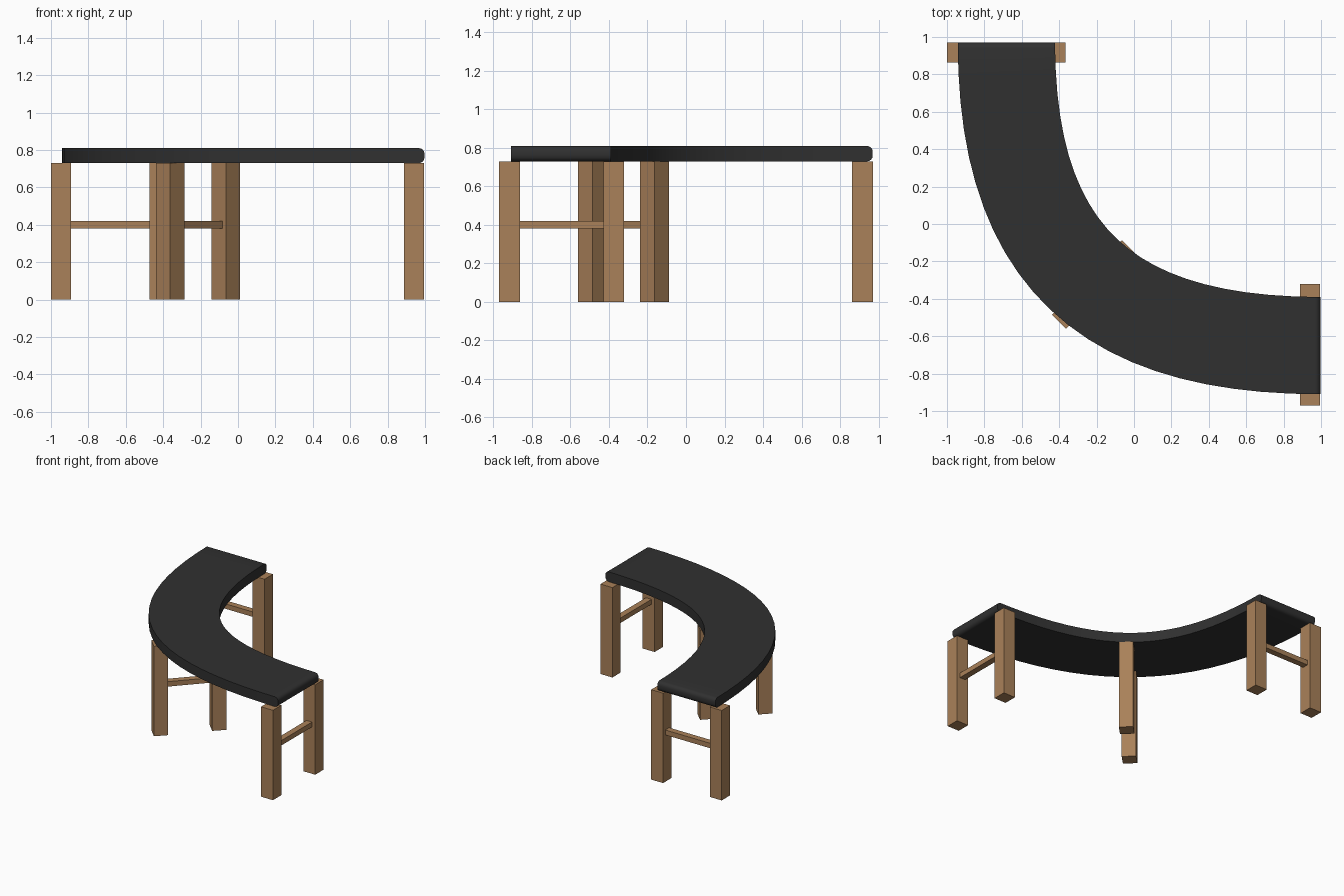
import bpy, bmesh, math
from mathutils import Vector, Matrix
from mathutils.geometry import interpolate_bezier

if "Cube" in bpy.data.objects:
    bpy.data.objects.remove(bpy.data.objects["Cube"])


def material(name, color):
    m = bpy.data.materials.new(name)
    m.diffuse_color = (*color, 1)
    m.use_nodes = True
    m.node_tree.nodes["Principled BSDF"].inputs["Base Color"].default_value = m.diffuse_color
    return m


wood = material("wood", (0.40, 0.22, 0.10))
black = material("black_padding", (0.03, 0.03, 0.03))


def finish(name, bm, mat):
    bmesh.ops.recalc_face_normals(bm, faces=bm.faces)
    me = bpy.data.meshes.new(name)
    bm.to_mesh(me)
    bm.free()
    me.materials.append(mat)
    ob = bpy.data.objects.new(name, me)
    bpy.context.collection.objects.link(ob)
    return ob


def box(name, center, size, angle=0.0):
    bm = bmesh.new()
    mat = Matrix.Translation(center) @ Matrix.Rotation(angle, 4, 'Z') @ Matrix.Diagonal((*size, 1))
    bmesh.ops.create_cube(bm, size=1, matrix=mat)
    return finish(name, bm, wood)


# Curved seat: constant-width slab swept along a bezier, ends rounded off
Z0, Z1, HALF, R, N = 0.73, 0.81, 0.26, 0.03, 22
path = interpolate_bezier(Vector((-0.682, 0.97, 0)), Vector((-0.682, -0.17, 0)),
                          Vector((-0.145, -0.65, 0)), Vector((0.997, -0.65, 0)), N + 1)
first, last = Vector((0, -1, 0)), Vector((1, 0, 0))
sections = []  # point, tangent, inset of top and bottom
steps = [(R * (1 - math.cos(a)), R * (1 - math.sin(a)))
         for a in [math.radians(d) for d in (0, 22.5, 45, 67.5, 90)]]
for along, inset in steps:
    sections.append((path[0] + first * along, first, inset))
for i in range(1, N):
    sections.append((path[i], (path[i + 1] - path[i - 1]).normalized(), 0))
for along, inset in reversed(steps):
    sections.append((path[N] - last * along, last, inset))

bm = bmesh.new()
rings = []
for p, t, inset in sections:
    n = Vector((t.y, -t.x, 0)) * HALF
    rings.append([bm.verts.new((q.x, q.y, z)) for q, z in
                  ((p + n, Z0 + inset), (p - n, Z0 + inset), (p - n, Z1 - inset), (p + n, Z1 - inset))])
for a, b in zip(rings, rings[1:]):
    for k in range(4):
        bm.faces.new((a[k], a[(k + 1) % 4], b[(k + 1) % 4], b[k]))
bm.faces.new(rings[0])
bm.faces.new(rings[-1])
seat = finish("seat", bm, black)
bpy.context.view_layer.objects.active = seat
seat.select_set(True)
bpy.ops.object.shade_smooth_by_angle(angle=math.radians(30))

# Three leg pairs, each joined by a stretcher
LEG = 0.107
pairs = {
    "back": ((-0.9465, 0.917), (-0.42, 0.917)),
    "middle": ((-0.363, -0.485), (-0.065, -0.163)),
    "right": ((0.94, -0.917), (0.94, -0.375)),
}
for name, (outer, inner) in pairs.items():
    a, b = Vector(outer), Vector(inner)
    d = b - a
    ang = math.radians(45) if name == "middle" else math.atan2(d.y, d.x)
    for side, c in (("outer", a), ("inner", b)):
        box(f"{name}_{side}_leg", (c.x, c.y, Z0 / 2), (LEG, LEG, Z0), ang)
    mid = (a + b) / 2
    box(f"{name}_stretcher", (mid.x, mid.y, 0.40), (d.length - LEG + 0.01, 0.05, 0.04),
        math.atan2(d.y, d.x))
